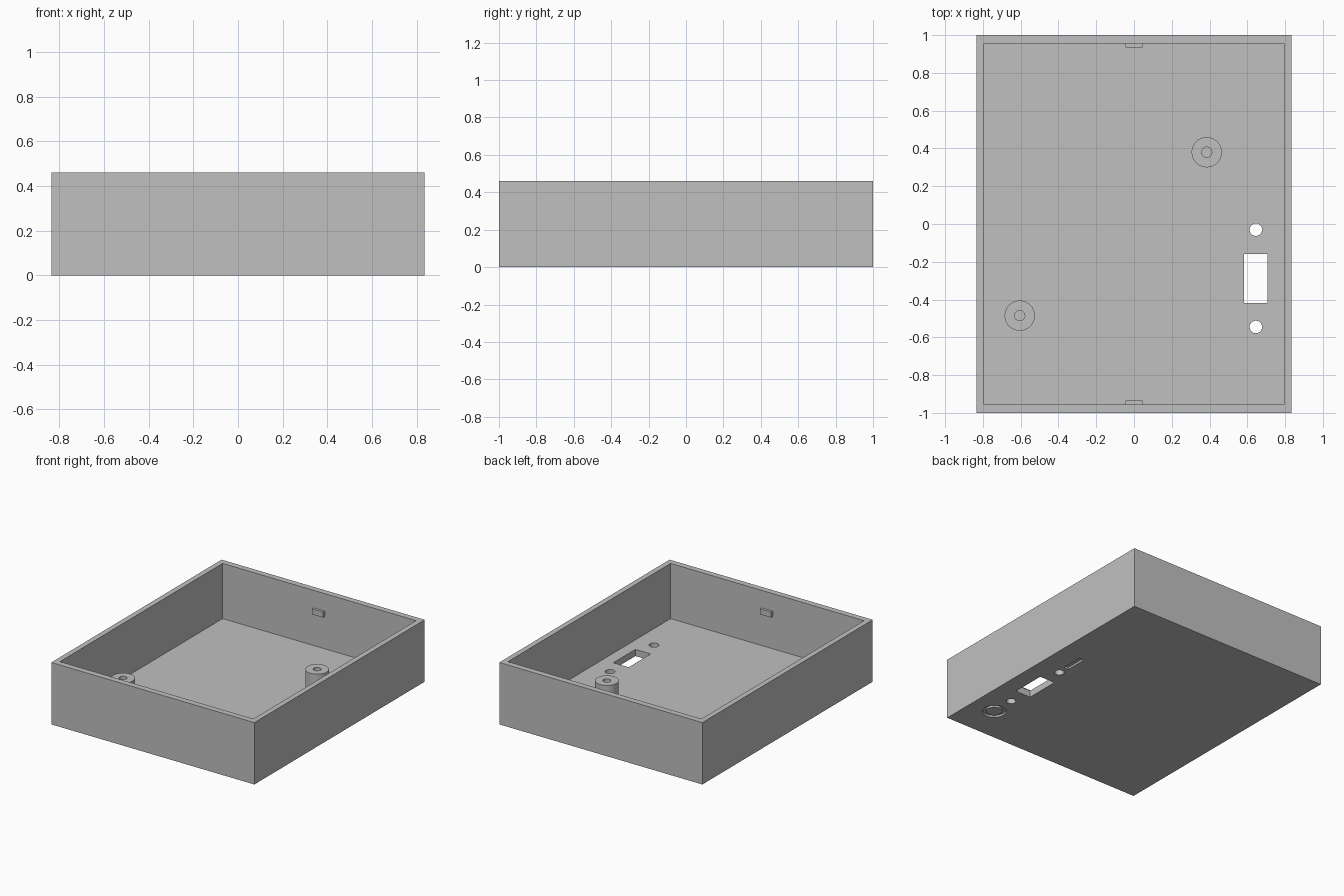
import bpy
import bmesh
from mathutils import Matrix, Vector

if "Cube" in bpy.data.objects:
    bpy.data.objects.remove(bpy.data.objects["Cube"], do_unlink=True)

grey = bpy.data.materials.new("plain grey")
grey.use_nodes = True
GREY = (0.53, 0.53, 0.53, 1)
grey.diffuse_color = GREY
grey.node_tree.nodes["Principled BSDF"].inputs["Base Color"].default_value = GREY


def finish(name, bm):
    mesh = bpy.data.meshes.new(name)
    bm.to_mesh(mesh)
    bm.free()
    mesh.materials.append(grey)
    obj = bpy.data.objects.new(name, mesh)
    bpy.context.collection.objects.link(obj)
    return obj


def box(name, low, high):
    low, high = Vector(low), Vector(high)
    bm = bmesh.new()
    place = Matrix.Translation((low + high) / 2) @ Matrix.Diagonal((*(high - low), 1))
    bmesh.ops.create_cube(bm, size=1, matrix=place)
    return finish(name, bm)


def cylinder(name, x, y, radius, z0, z1):
    bm = bmesh.new()
    bmesh.ops.create_cone(bm, cap_ends=True, segments=48, radius1=radius, radius2=radius,
                          depth=z1 - z0, matrix=Matrix.Translation((x, y, (z0 + z1) / 2)))
    return finish(name, bm)


def cut(target, cutter):
    """Subtract the cutter from the target, then discard the cutter."""
    cutter.hide_render = True
    mod = target.modifiers.new("cut", 'BOOLEAN')
    mod.operation = 'DIFFERENCE'
    mod.solver = 'EXACT'
    mod.object = cutter
    bpy.context.view_layer.objects.active = target
    bpy.ops.object.modifier_apply(modifier=mod.name)
    bpy.data.objects.remove(cutter, do_unlink=True)


def smooth(obj):
    bpy.ops.object.select_all(action='DESELECT')
    obj.select_set(True)
    bpy.context.view_layer.objects.active = obj
    bpy.ops.object.shade_smooth_by_angle()


W, D, H = 0.835, 1.0, 0.46    # half width, half depth, height
WALL, FLOOR = 0.04, 0.05
IN_X, IN_Y = W - WALL, D - WALL - 0.005
PANEL_X = 0.645               # line of the openings in the floor

# Open tray
tray = box("tray", (-W, -D, 0), (W, D, H))
cut(tray, box("cavity", (-IN_X, -IN_Y, FLOOR), (IN_X, IN_Y, H + 0.1)))

# Rectangular opening with a screw hole at each end
cut(tray, box("opening", (PANEL_X - 0.063, -0.417, -0.1), (PANEL_X + 0.063, -0.158, 0.1)))
for y in (-0.545, -0.03):
    cut(tray, cylinder("screw_hole", PANEL_X, y, 0.033, -0.1, 0.1))

# Shallow recesses in the underside: a straight slot and a round groove
DEEP = 0.015
cut(tray, box("slot", (PANEL_X - 0.02, 0.043, -0.1), (PANEL_X + 0.02, 0.208, DEEP)))
groove = cylinder("groove", PANEL_X, -0.724, 0.082, -0.1, DEEP)
cut(groove, cylinder("groove_core", PANEL_X, -0.724, 0.057, -0.2, 0.1))
cut(tray, groove)
smooth(tray)

# Two hollow mounting posts
for name, x, y in (("back_post", 0.385, 0.38), ("front_post", -0.605, -0.485)):
    post = cylinder(name, x, y, 0.08, FLOOR - 0.005, 0.21)
    cut(post, cylinder("bore", x, y, 0.027, FLOOR, 0.3))
    smooth(post)

# Small catches for the lid on the front and back walls
for name, side in (("back_catch", 1), ("front_catch", -1)):
    ys = sorted((side * (IN_Y + 0.005), side * (IN_Y - 0.02)))
    box(name, (-0.045, ys[0], 0.29), (0.045, ys[1], 0.33))
